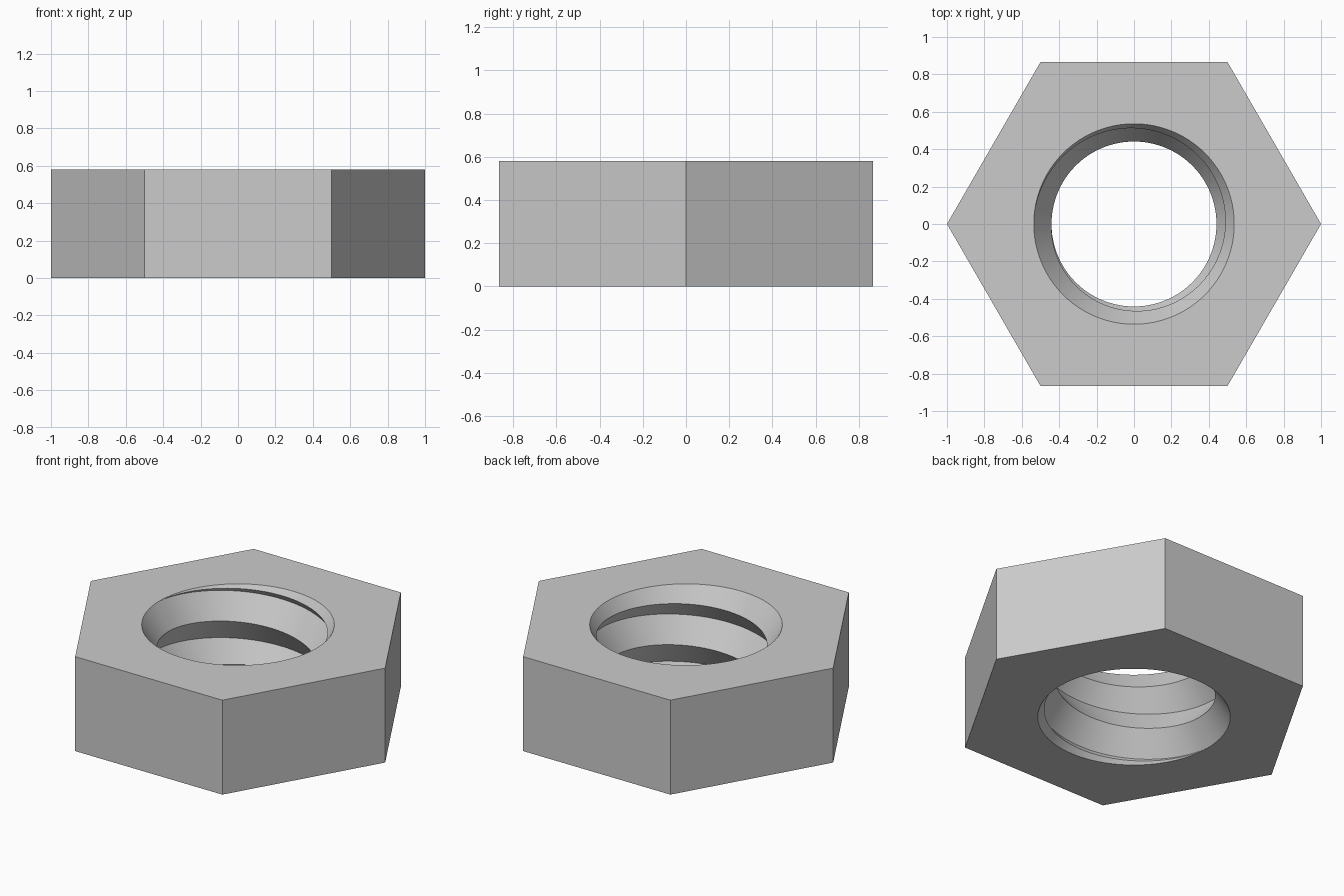
import bpy
import bmesh
from math import pi, cos, sin

cube = bpy.data.objects.get("Cube")
if cube:
    bpy.data.objects.remove(cube, do_unlink=True)

HEIGHT = 0.58
PITCH = HEIGHT / 2       # two full turns of thread
ROOT = 0.536             # thread root and countersink rim
DEPTH = 0.095            # root to crest
SLOPE = DEPTH / (PITCH / 2)
STEPS = 96               # columns around the bore
SECTOR = STEPS // 6


def bore_profile(t):
    """Radius and height of each ridge and groove, t turns round the bore."""
    grooves = [0, PITCH * t, PITCH * (1 + t), HEIGHT]
    points = [(ROOT, 0)]
    for low, high in zip(grooves, grooves[1:]):
        half = (high - low) / 2
        points += [(ROOT - SLOPE * half, low + half), (ROOT, high)]
    return points


bm = bmesh.new()

# Threaded bore with a countersink at both ends
columns = []
for i in range(STEPS + 1):
    t = i / STEPS
    a = pi + 2 * pi * t
    columns.append([bm.verts.new((r * cos(a), r * sin(a), z))
                    for r, z in bore_profile(t)])
for left, right in zip(columns, columns[1:]):
    for k in range(len(left) - 1):
        bm.faces.new((left[k], left[k + 1], right[k + 1], right[k]))

# Hexagonal sides and the flat top and bottom around the bore
corners = [[bm.verts.new((cos(pi + j * pi / 3), sin(pi + j * pi / 3), z))
            for z in (0, HEIGHT)] for j in range(6)]
for j in range(6):
    here, after = corners[j], corners[(j + 1) % 6]
    bm.faces.new((here[0], after[0], after[1], here[1]))
    arc = columns[j * SECTOR:(j + 1) * SECTOR + 1]
    for level, ring in ((0, 0), (1, -1)):
        bm.faces.new([here[level]] + [c[ring] for c in arc] + [after[level]])

# Close the helix seam
bmesh.ops.remove_doubles(bm, verts=bm.verts, dist=0.0001)
bmesh.ops.recalc_face_normals(bm, faces=bm.faces)

mesh = bpy.data.meshes.new("hex_nut")
bm.to_mesh(mesh)
bm.free()
nut = bpy.data.objects.new("hex_nut", mesh)
bpy.context.collection.objects.link(nut)

# Plain grey metal
grey = bpy.data.materials.new("light_grey")
grey.use_nodes = True
colour = (0.6, 0.6, 0.6, 1)
grey.diffuse_color = colour
grey.node_tree.nodes["Principled BSDF"].inputs["Base Color"].default_value = colour
mesh.materials.append(grey)

bpy.ops.object.select_all(action='DESELECT')
nut.select_set(True)
bpy.context.view_layer.objects.active = nut
bpy.ops.object.shade_smooth_by_angle(angle=pi / 6)
